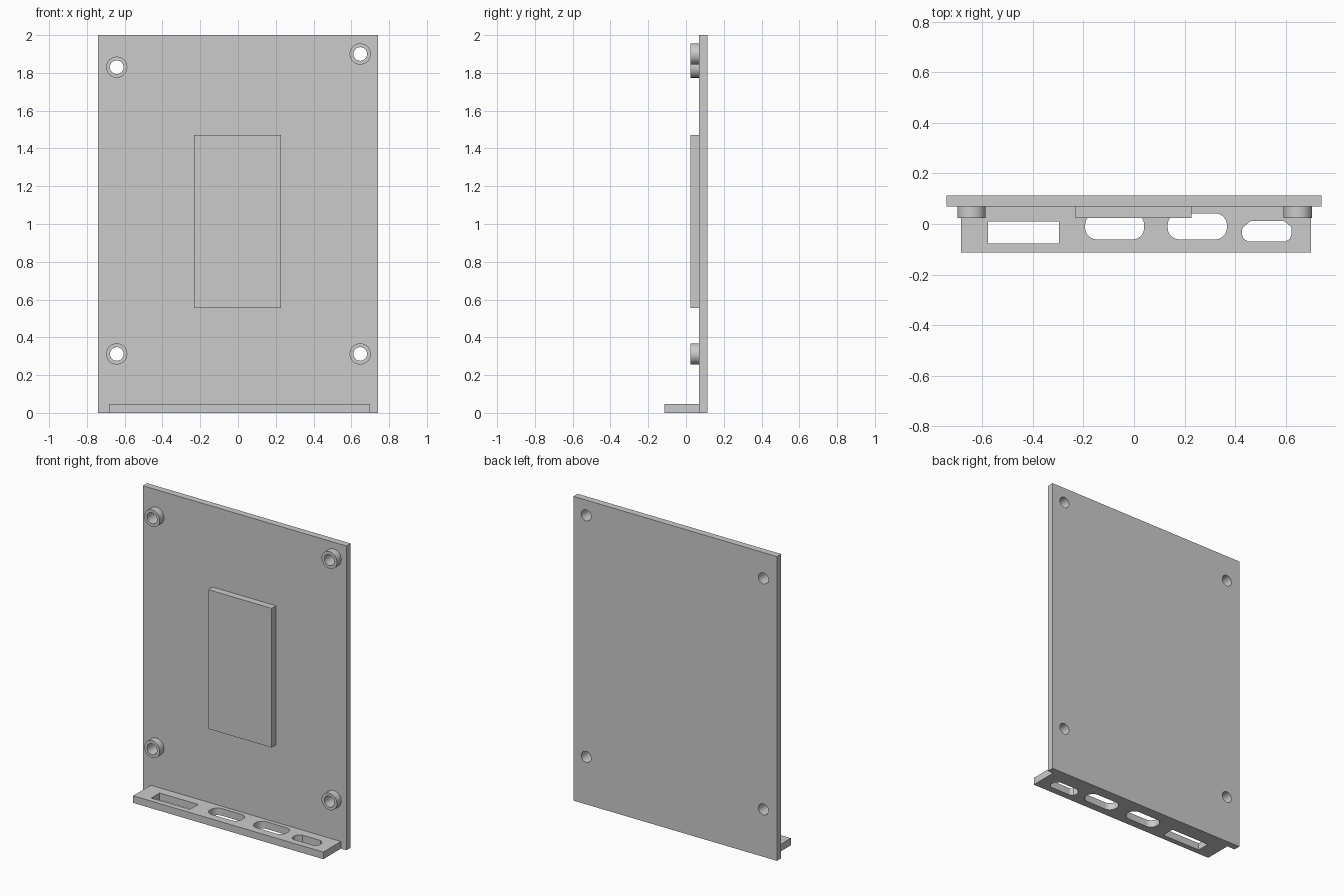
import bpy, bmesh
from math import sin, cos, pi
from mathutils import Matrix, Vector

if "Cube" in bpy.data.objects:
    bpy.data.objects.remove(bpy.data.objects["Cube"])


def circle(cx, cy, r, n=40):
    return [(cx + r * cos(2 * pi * i / n), cy + r * sin(2 * pi * i / n)) for i in range(n)]


def rect(x0, x1, y0, y1):
    return [(x0, y0), (x1, y0), (x1, y1), (x0, y1)]


def rounded(x0, x1, y0, y1, r, n=8):
    corners = [(x1 - r, y1 - r), (x0 + r, y1 - r), (x0 + r, y0 + r), (x1 - r, y0 + r)]
    return [(cx + r * cos(pi / 2 * (q + i / n)), cy + r * sin(pi / 2 * (q + i / n)))
            for q, (cx, cy) in enumerate(corners) for i in range(n + 1)]


def extrude_profile(name, loops, lo, hi, upright):
    """Fill an outline with holes; extrude along y (upright) or z between lo and hi."""
    curve = bpy.data.curves.new(name + "_profile", 'CURVE')
    curve.dimensions = '2D'
    curve.fill_mode = 'BOTH'
    curve.extrude = (hi - lo) / 2
    for loop in loops:
        spline = curve.splines.new('POLY')
        spline.points.add(len(loop) - 1)
        for p, (x, y) in zip(spline.points, loop):
            p.co = (x, y, 0, 1)
        spline.use_cyclic_u = True
    obj = bpy.data.objects.new(name, curve)
    bpy.context.collection.objects.link(obj)
    bpy.ops.object.select_all(action='DESELECT')
    bpy.context.view_layer.objects.active = obj
    obj.select_set(True)
    bpy.ops.object.convert(target='MESH')
    obj = bpy.context.view_layer.objects.active
    obj.name = name
    mid = (lo + hi) / 2
    if upright:
        m = Matrix.Translation(Vector((0, mid, 0))) @ Matrix.Rotation(pi / 2, 4, 'X')
    else:
        m = Matrix.Translation(Vector((0, 0, mid)))
    bm = bmesh.new()
    bm.from_mesh(obj.data)
    bm.transform(m)
    bmesh.ops.remove_doubles(bm, verts=bm.verts, dist=1e-5)
    bmesh.ops.recalc_face_normals(bm, faces=bm.faces)
    bm.to_mesh(obj.data)
    bm.free()
    bpy.ops.object.shade_smooth_by_angle(angle=pi / 6)
    return obj


BACK, FACE, RAISED = 0.113, 0.069, 0.024
MOUNTS = [(-0.642, 1.83), (0.647, 1.9), (-0.642, 0.312), (0.647, 0.312)]

# Back plate with screw holes
extrude_profile("back_plate",
                [rect(-0.74, 0.74, 0, 2)] + [circle(x, z, 0.036) for x, z in MOUNTS],
                FACE, BACK, True)

# Ring standoffs around the screw holes
for i, (x, z) in enumerate(MOUNTS):
    extrude_profile(f"standoff_{i + 1}", [circle(x, z, 0.056), circle(x, z, 0.036)],
                    RAISED, FACE, True)

# Raised rectangular pad
extrude_profile("raised_pad", [rect(-0.233, 0.228, 0.555, 1.47)], RAISED, FACE, True)

# Bottom shelf with port openings
chamfered_port = [(0.427, -0.022), (0.427, -0.042), (0.433, -0.058), (0.45, -0.069),
                  (0.599, -0.069), (0.616, -0.058), (0.622, -0.042), (0.622, -0.015),
                  (0.618, -0.008), (0.593, 0.011), (0.46, 0.011), (0.432, -0.012)]
extrude_profile("port_shelf", [
    rect(-0.683, 0.7, -0.113, FACE),
    rect(-0.577, -0.297, -0.077, 0.009),
    rounded(-0.193, 0.04, -0.061, 0.042, 0.046),
    rounded(0.133, 0.367, -0.061, 0.042, 0.046),
    chamfered_port,
], 0, 0.047, False)
